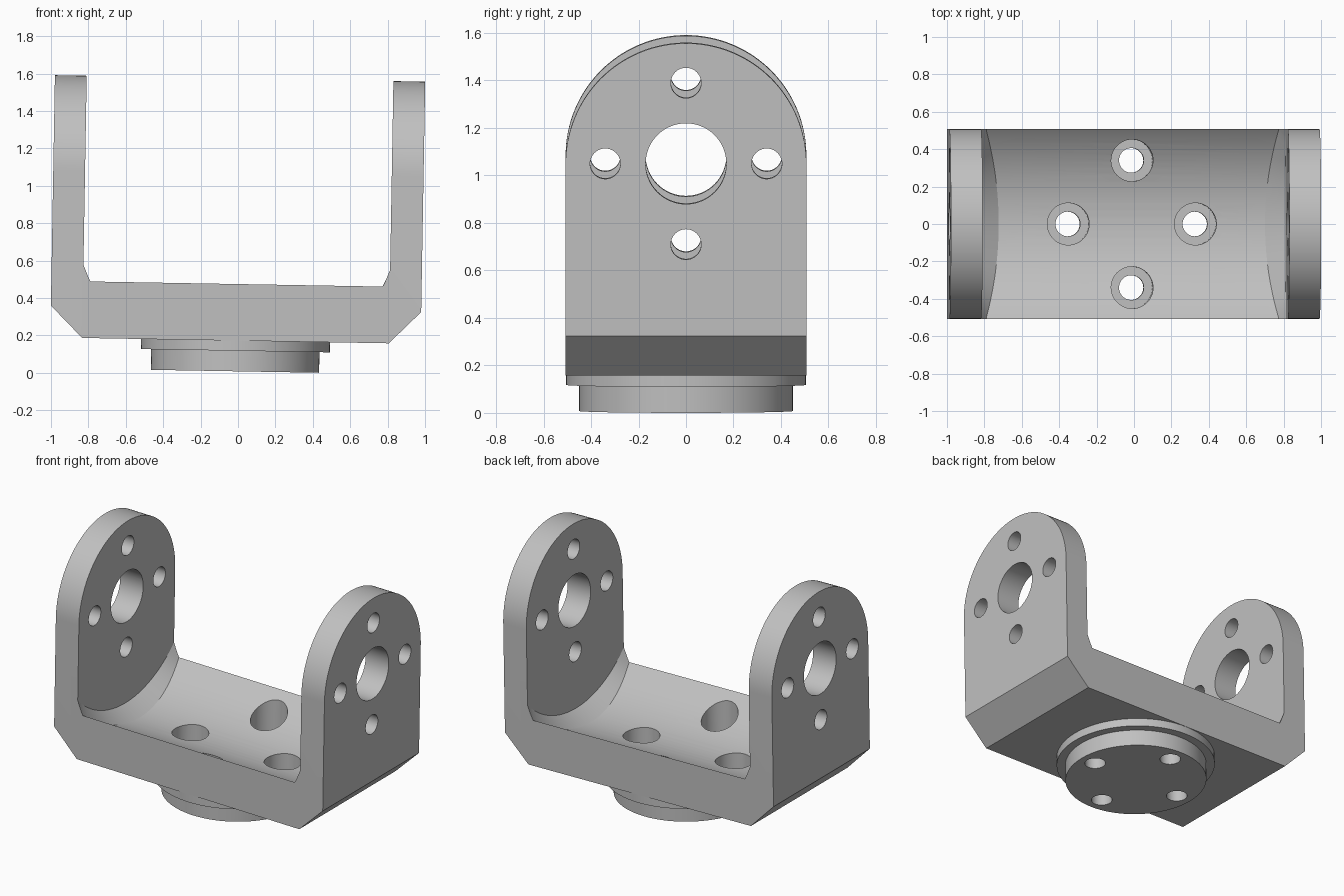
import bpy, bmesh
from math import sin, cos, pi, radians
from mathutils import Matrix, Vector

if "Cube" in bpy.data.objects:
    bpy.data.objects.remove(bpy.data.objects["Cube"], do_unlink=True)

PIVOT = 1.07        # height of the trunnion axis
HALF_Y = 0.507      # half depth of the fork, also the arch radius
FLOOR = 0.175       # underside of the fork
HOLE = 0.34         # offset of the bolt holes from their centre

grey = bpy.data.materials.new("plain_grey")
grey.use_nodes = True
grey.diffuse_color = (0.53, 0.53, 0.53, 1)
grey.node_tree.nodes["Principled BSDF"].inputs["Base Color"].default_value = grey.diffuse_color


def make_object(name, bm):
    bmesh.ops.recalc_face_normals(bm, faces=bm.faces[:])
    mesh = bpy.data.meshes.new(name)
    bm.to_mesh(mesh)
    bm.free()
    mesh.materials.append(grey)
    obj = bpy.data.objects.new(name, mesh)
    bpy.context.collection.objects.link(obj)
    return obj


def cylinder(name, radius, length, centre, axis="Z", segments=64):
    bm = bmesh.new()
    turn = Matrix.Rotation(pi / 2, 4, "Y") if axis == "X" else Matrix()
    bmesh.ops.create_cone(bm, cap_ends=True, segments=segments, radius1=radius,
                          radius2=radius, depth=length,
                          matrix=Matrix.Translation(centre) @ turn)
    return make_object(name, bm)


def loft(name, rings):
    # closed solid through rings of equal point count
    bm = bmesh.new()
    loops = [[bm.verts.new(p) for p in ring] for ring in rings]
    n = len(loops[0])
    for a, b in zip(loops, loops[1:]):
        for i in range(n):
            j = (i + 1) % n
            bm.faces.new((a[i], a[j], b[j], b[i]))
    bm.faces.new(loops[0])
    bm.faces.new(loops[-1])
    return make_object(name, bm)


def cut(obj, cutters):
    bpy.context.view_layer.objects.active = obj
    for cutter in cutters:
        mod = obj.modifiers.new("cut", "BOOLEAN")
        mod.operation = "DIFFERENCE"
        mod.solver = "EXACT"
        mod.object = cutter
        bpy.ops.object.modifier_apply(modifier=mod.name)


# Fork block: arched side profile extruded across the width
arch = [(HALF_Y * cos(pi * i / 64), PIVOT + HALF_Y * sin(pi * i / 64)) for i in range(65)]
profile = arch + [(-HALF_Y, FLOOR), (HALF_Y, FLOOR)]
frame = loft("fork_frame", [[(x, y, z) for y, z in profile] for x in (-0.99, 0.99)])

# Chamfered lower corners
bm = bmesh.new()
bm.from_mesh(frame.data)
for side in (-1, 1):
    res = bmesh.ops.bisect_plane(bm, geom=bm.verts[:] + bm.edges[:] + bm.faces[:],
                                 plane_co=(side * 0.82, 0, FLOOR),
                                 plane_no=Vector((side, 0, -1)).normalized(),
                                 clear_outer=True)
    edges = [e for e in res["geom_cut"] if isinstance(e, bmesh.types.BMEdge)]
    bmesh.ops.holes_fill(bm, edges=edges)
bmesh.ops.recalc_face_normals(bm, faces=bm.faces[:])
bm.to_mesh(frame.data)
bm.free()


# Clearance trough between the arms, narrowing towards each arm
def trough_ring(side, radius, x_mid, x_side):
    ring = []
    for i in range(128):
        a = 2 * pi * i / 128
        y = radius * sin(a)
        blend = min(1, (y / HALF_Y) ** 2)
        ring.append((side * (x_mid + (x_side - x_mid) * blend), y, PIVOT - radius * cos(a)))
    return ring


trough = loft("trough_cutter", [trough_ring(-1, 0.714, 0.82, 0.82),
                                trough_ring(-1, 0.78, 0.712, 0.783),
                                trough_ring(1, 0.78, 0.712, 0.783),
                                trough_ring(1, 0.714, 0.82, 0.82)])

# Bearing hole and bolt holes through both arms
arm_cutters = [cylinder("bearing_cutter", 0.17, 3, (0, 0, PIVOT), "X")]
# Bolt holes and counterbores through the base
base_cutters = []
for k in range(4):
    a, b = HOLE * cos(k * pi / 2), HOLE * sin(k * pi / 2)
    arm_cutters.append(cylinder("arm_bolt_cutter", 0.064, 3, (0, a, PIVOT + b), "X", 40))
    base_cutters.append(cylinder("base_bolt_cutter", 0.066, 1, (a, b, 0.2), "Z", 40))
    base_cutters.append(cylinder("counterbore_cutter", 0.112, 0.5, (a, b, 0.39), "Z", 48))

# Stepped mounting base under the fork
flange = cylinder("base_flange", 0.505, 0.054, (0, 0, 0.148), segments=96)
disc = cylinder("base_disc", 0.45, 0.11, (0, 0, 0.066), segments=96)

cut(frame, [trough] + arm_cutters + base_cutters)
cut(flange, base_cutters)
cut(disc, base_cutters)

for helper in [trough] + arm_cutters + base_cutters:
    bpy.data.objects.remove(helper, do_unlink=True)

# Slight lean of the whole bracket and smooth curved faces
for obj in (frame, flange, disc):
    obj.rotation_euler = (0, radians(1), 0)
    obj.location = (-0.0165, 0, -0.003)
    bpy.ops.object.select_all(action="DESELECT")
    obj.select_set(True)
    bpy.context.view_layer.objects.active = obj
    bpy.ops.object.shade_smooth_by_angle(angle=radians(25))
